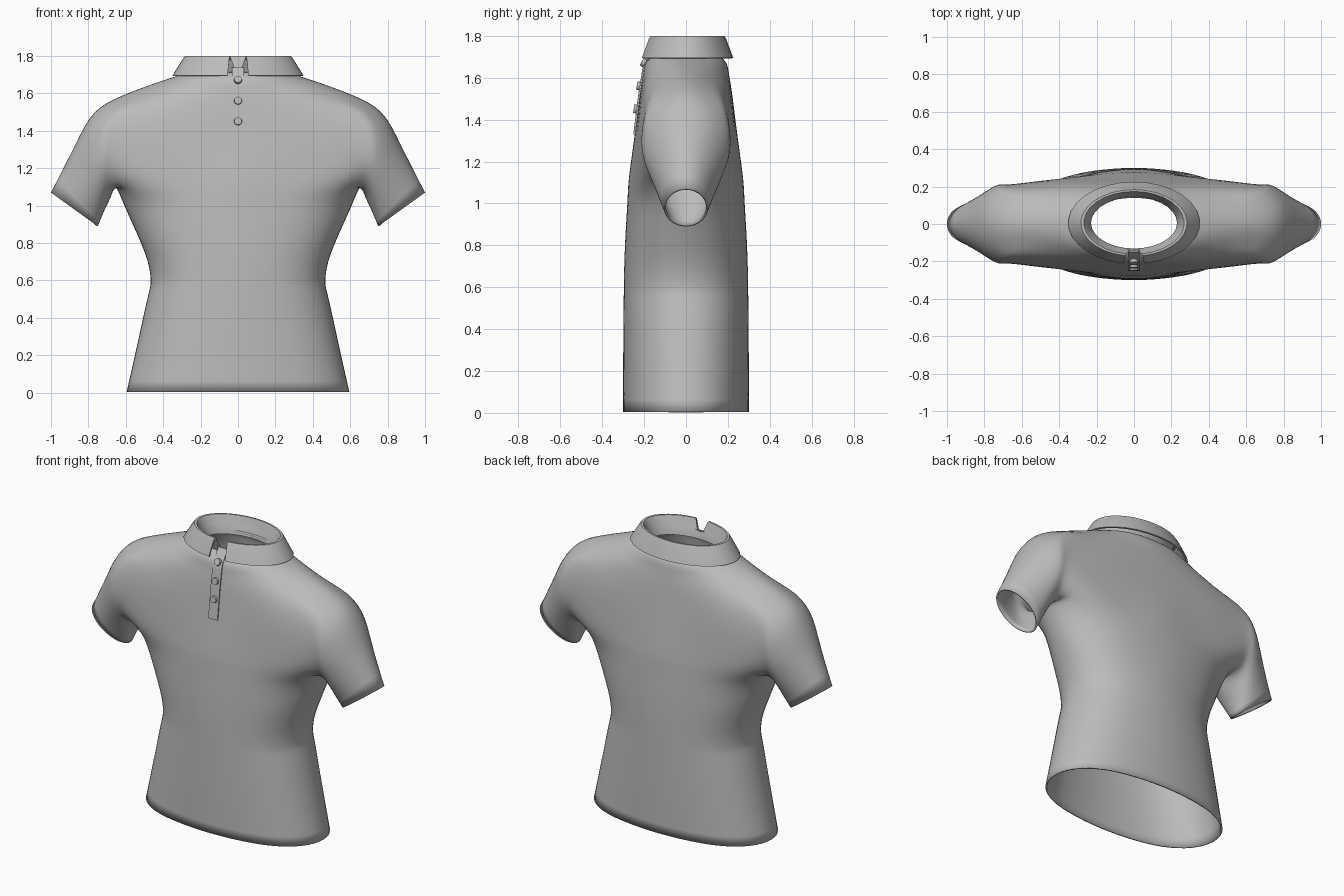
import bpy, bmesh, math
from mathutils import Vector

if "Cube" in bpy.data.objects:
    bpy.data.objects.remove(bpy.data.objects["Cube"])

fabric = bpy.data.materials.new("grey_fabric")
fabric.use_nodes = True
COLOUR = (0.5, 0.5, 0.5, 1)
fabric.diffuse_color = COLOUR
fabric.node_tree.nodes["Principled BSDF"].inputs["Base Color"].default_value = COLOUR


def finish(bm, name, angle=40):
    mesh = bpy.data.meshes.new(name)
    bm.to_mesh(mesh)
    bm.free()
    mesh.materials.append(fabric)
    obj = bpy.data.objects.new(name, mesh)
    bpy.context.collection.objects.link(obj)
    bpy.ops.object.select_all(action='DESELECT')
    obj.select_set(True)
    bpy.context.view_layer.objects.active = obj
    bpy.ops.object.shade_smooth_by_angle(angle=math.radians(angle))
    return obj


def thicken(obj, amount):
    mod = obj.modifiers.new("cloth_thickness", 'SOLIDIFY')
    mod.thickness = amount
    mod.offset = -1


def strip(bm, a, b, closed=False):
    """Quads between two equally long rows of vertices."""
    n = len(a)
    for i in range(n if closed else n - 1):
        j = (i + 1) % n
        bm.faces.new((a[i], a[j], b[j], b[i]))


# Shirt cage: quarter rings from centre front to side seam (x, depth, z)
PLAN = [(0, 1), (.35, .95), (.68, .79), (.92, .45), (1, 0)]
rings = []
for z, w, d in [(.005, .595, .3), (.25, .54, .3), (.5, .485, .298), (.59, .467, .297),
                (.7, .482, .295), (.85, .54, .289), (1, .607, .28)]:
    rings.append([(u * w, v * d, z) for u, v in PLAN])
rings.append([(0, .275, 1.1), (.22, .26, 1.1), (.43, .235, 1.1), (.6, .17, 1.1), (.655, 0, 1.1)])
ARMPIT = len(rings) - 1
rings += [
    [(0, .26, 1.22), (.22, .25, 1.22), (.44, .235, 1.22), (.63, .212, 1.22)],
    [(0, .241, 1.36), (.22, .235, 1.37), (.44, .224, 1.38), (.65, .206, 1.38)],
    [(0, .226, 1.48), (.21, .22, 1.49), (.42, .202, 1.5), (.64, .172, 1.5)],
]
SHOULDER = len(rings)
rings += [
    [(0, .215, 1.56), (.2, .205, 1.57), (.38, .175, 1.58), (.57, .105, 1.572), (.62, 0, 1.588)],
    [(0, .205, 1.62), (.17, .19, 1.63), (.31, .15, 1.638), (.43, .08, 1.642), (.47, 0, 1.645)],
    [(0, .19, 1.675), (.13, .178, 1.68), (.24, .135, 1.685), (.31, .07, 1.69), (.335, 0, 1.69)],
    [(u * .24, v * .145, 1.715) for u, v in PLAN],
]

bm = bmesh.new()
grid = []
for ring in rings:
    front = [bm.verts.new((x, -y, z)) for x, y, z in ring]
    back = [front[i] if y == 0 else bm.verts.new((x, y, z)) for i, (x, y, z) in enumerate(ring)]
    grid.append((front, back))
for k in range(len(grid) - 1):
    for side in (0, 1):
        a, b = grid[k][side], grid[k + 1][side]
        n = 4 if ARMPIT <= k < SHOULDER else 5      # leaves the armhole open
        strip(bm, a[:n], b[:n])

# Sleeve rings, lofted from the armhole to the cuff
hole = range(ARMPIT, SHOULDER + 1)
loop = ([grid[ARMPIT][0][4]] + [grid[k][0][3] for k in hole] + [grid[SHOULDER][0][4]]
        + [grid[k][1][3] for k in reversed(hole)])
for low, high, half in [((.675, 1.055), (.765, 1.5), .212), ((.71, .985), (.87, 1.325), .168),
                        ((.75, .89), (1, 1.07), .105)]:
    low, high = Vector((low[0], 0, low[1])), Vector((high[0], 0, high[1]))
    new = []
    for i in range(len(loop)):
        t = math.tau * i / len(loop)
        p = low.lerp(high, (1 - math.cos(t)) / 2)
        p.y = -half * math.sin(t)
        new.append(bm.verts.new(p))
    strip(bm, loop, new, True)
    loop = new

# Mirror to the other side and weld the centre seam
bmesh.ops.mirror(bm, geom=bm.verts[:] + bm.edges[:] + bm.faces[:], axis='X', merge_dist=1e-4)
bmesh.ops.remove_doubles(bm, verts=bm.verts, dist=1e-4)
bmesh.ops.recalc_face_normals(bm, faces=bm.faces)
bm.faces.ensure_lookup_table()
probe = min(bm.faces, key=lambda f: f.calc_center_median().y)
if probe.normal.y > 0:
    bmesh.ops.reverse_faces(bm, faces=bm.faces)
shirt = finish(bm, "shirt_body", 180)
sub = shirt.modifiers.new("smooth_cloth", 'SUBSURF')
sub.levels = sub.render_levels = 2

# Push the cage out so the smoothed surface passes through the drawn points
goal = [v.co.copy() for v in shirt.data.vertices]
for step in range(5):
    evaluated = shirt.evaluated_get(bpy.context.evaluated_depsgraph_get())
    now = [evaluated.data.vertices[i].co.copy() for i in range(len(goal))]
    for v, target, p in zip(shirt.data.vertices, goal, now):
        v.co += (target - p) * .8
    shirt.data.update()
    shirt.update_tag()
    bpy.context.view_layer.update()


def front_hit(x, z):
    """Point and normal on the front of the shirt."""
    evaluated = shirt.evaluated_get(bpy.context.evaluated_depsgraph_get())
    ok, point, normal, _ = evaluated.ray_cast(Vector((x, -1, z)), Vector((0, 1, 0)))
    return point, normal


# Button placket laid on the chest
bm = bmesh.new()
rows = []
LEVELS = [1.33 + .03 * i for i in range(13)]
for z in LEVELS:
    row = []
    for x, lift in [(-.032, -.01), (-.032, .007), (0, .007), (.032, .007), (.032, -.01)]:
        point, normal = front_hit(x, z)
        row.append(bm.verts.new(point + Vector((0, -lift, 0))))
    rows.append(row)
tip = [bm.verts.new((v.co.x, -.15 + .01 * (i in (0, 4)), 1.74)) for i, v in enumerate(rows[-1])]
rows.append(tip)
for a, b in zip(rows, rows[1:]):
    strip(bm, a, b, True)
bm.faces.new(rows[0])
bm.faces.new(rows[-1])
bmesh.ops.recalc_face_normals(bm, faces=bm.faces)
finish(bm, "button_placket", 30)

# Buttons
for number, z in enumerate((1.45, 1.56, 1.668), 1):
    point, normal = front_hit(0, z)
    bm = bmesh.new()
    bmesh.ops.create_cone(bm, cap_ends=True, segments=16, radius1=.022, radius2=.02, depth=.02)
    turn = normal.to_track_quat('Z', 'Y').to_matrix().to_4x4()
    turn.translation = point + normal * .01
    bm.transform(turn)
    finish(bm, f"button_{number}", 30)

# Folded collar: inner stand, crown and outer leaf, open at the front
PROFILE = [(.23, .137, 1.69, 0), (.24, .146, 1.733, 0), (.243, .15, 1.74, .02),
           (.258, .162, 1.785, .036), (.268, .168, 1.8, .042), (.284, .178, 1.8, .045),
           (.296, .186, 1.785, .047), (.352, .22, 1.695, .056), (.34, .21, 1.693, .056),
           (.285, .178, 1.775, .047)]
SEGMENTS = 28
bm = bmesh.new()
rows = []
for w, d, z, gap in PROFILE:
    start = math.asin(gap / w)
    row = []
    for i in range(SEGMENTS + 1):
        a = start + (math.tau - 2 * start) * i / SEGMENTS
        row.append(bm.verts.new((w * math.sin(a), .006 - d * math.cos(a), z)))
    rows.append(row)
for a, b in zip(rows, rows[1:]):
    strip(bm, a, b)
for end in (0, -1):                                  # close the fold at the collar points
    bm.faces.new([r[end] for r in rows[3:]])
bmesh.ops.remove_doubles(bm, verts=bm.verts, dist=1e-5)
bmesh.ops.recalc_face_normals(bm, faces=bm.faces)
finish(bm, "collar", 50)

thicken(shirt, .01)
